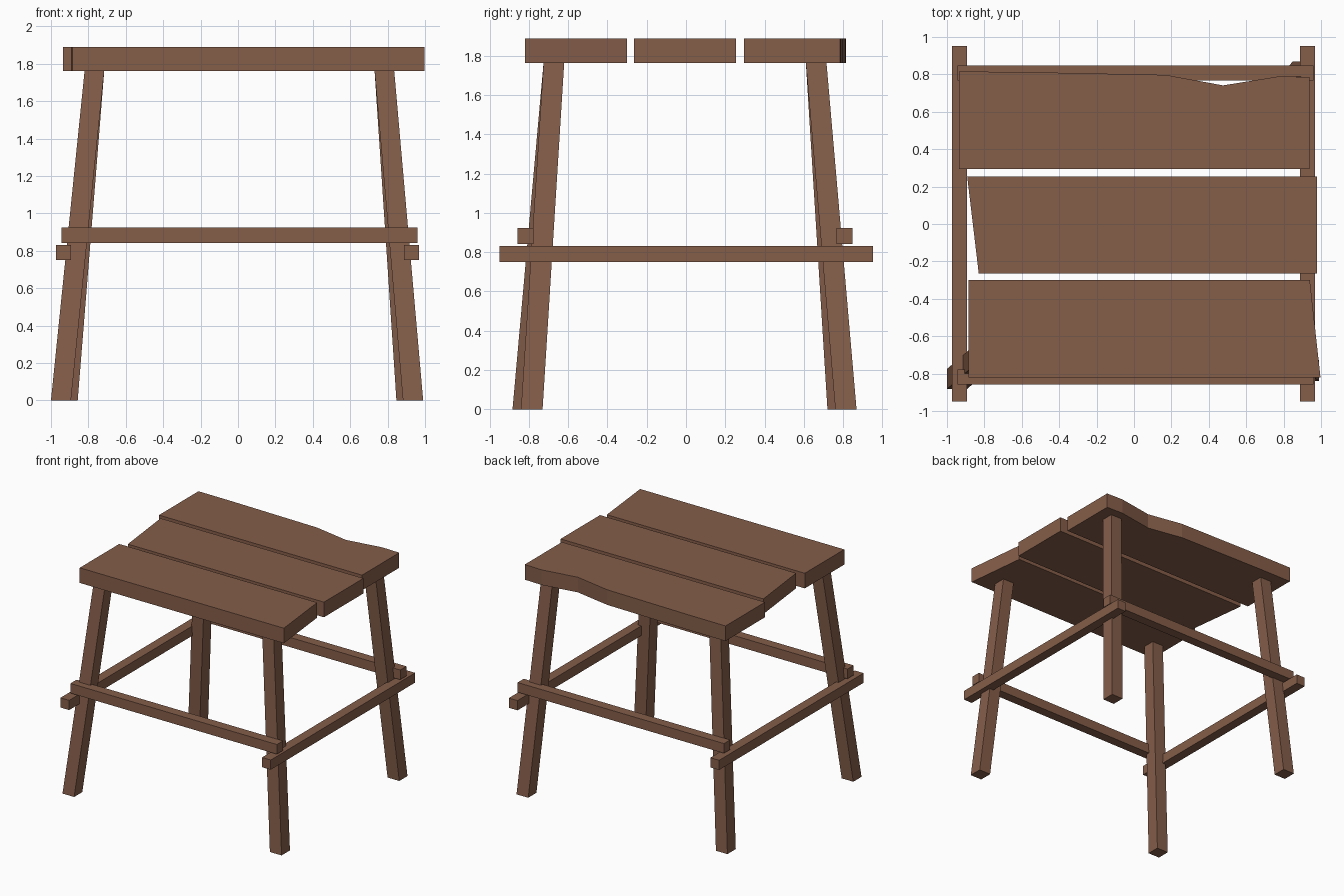
import bpy, bmesh

if "Cube" in bpy.data.objects:
    bpy.data.objects.remove(bpy.data.objects["Cube"])

wood = bpy.data.materials.new("brown wood")
wood.diffuse_color = (0.235, 0.112, 0.068, 1)
wood.use_nodes = True
wood.node_tree.nodes["Principled BSDF"].inputs["Base Color"].default_value = wood.diffuse_color


def loft(name, low, high, z0, z1):
    """Solid between two matching outlines (counter-clockwise) at two heights."""
    bm = bmesh.new()
    a = [bm.verts.new((x, y, z0)) for x, y in low]
    b = [bm.verts.new((x, y, z1)) for x, y in high]
    n = len(a)
    bm.faces.new(a[::-1])
    bm.faces.new(b)
    for i in range(n):
        j = (i + 1) % n
        bm.faces.new((a[i], a[j], b[j], b[i]))
    bmesh.ops.recalc_face_normals(bm, faces=bm.faces)
    me = bpy.data.meshes.new(name)
    bm.to_mesh(me)
    bm.free()
    me.materials.append(wood)
    ob = bpy.data.objects.new(name, me)
    bpy.context.collection.objects.link(ob)
    return ob


def rect(x0, x1, y0, y1):
    return [(x0, y0), (x1, y0), (x1, y1), (x0, y1)]


# Seat planks with rough-cut outlines
planks = {
    "seat_plank_front": [(-0.885, -0.82), (0.997, -0.82), (0.94, -0.30), (-0.885, -0.30)],
    "seat_plank_middle": [(-0.83, -0.265), (0.978, -0.265), (0.978, 0.255), (-0.892, 0.255)],
    "seat_plank_back": [(-0.935, 0.295), (0.937, 0.295), (0.937, 0.785), (0.78, 0.79),
                        (0.476, 0.741), (0.17, 0.797), (-0.62, 0.813), (-0.935, 0.815)],
}
for name, outline in planks.items():
    loft(name, outline, outline, 1.762, 1.888)

# Splayed legs: foot rectangle, top rectangle
legs = {
    "front_left_leg": (rect(-1.0, -0.893, -0.883, -0.775), rect(-0.82, -0.715, -0.725, -0.62)),
    "front_right_leg": (rect(0.882, 0.99, -0.84, -0.73), rect(0.73, 0.835, -0.725, -0.62)),
    "back_left_leg": (rect(-0.963, -0.857, 0.72, 0.83), rect(-0.82, -0.715, 0.61, 0.715)),
    "back_right_leg": (rect(0.847, 0.955, 0.76, 0.868), rect(0.73, 0.835, 0.61, 0.715)),
}
for name, (foot, top) in legs.items():
    loft(name, foot, top, 0, 1.764)

# Rails: front and back pair sits just above the side pair
rails = {
    "front_rail": (rect(-0.944, 0.959, -0.858, -0.777), 0.842, 0.923),
    "back_rail": (rect(-0.944, 0.959, 0.767, 0.848), 0.842, 0.923),
    "left_rail": (rect(-0.972, -0.892, -0.95, 0.952), 0.75, 0.831),
    "right_rail": (rect(0.887, 0.967, -0.95, 0.952), 0.75, 0.831),
}
for name, (outline, z0, z1) in rails.items():
    loft(name, outline, outline, z0, z1)
